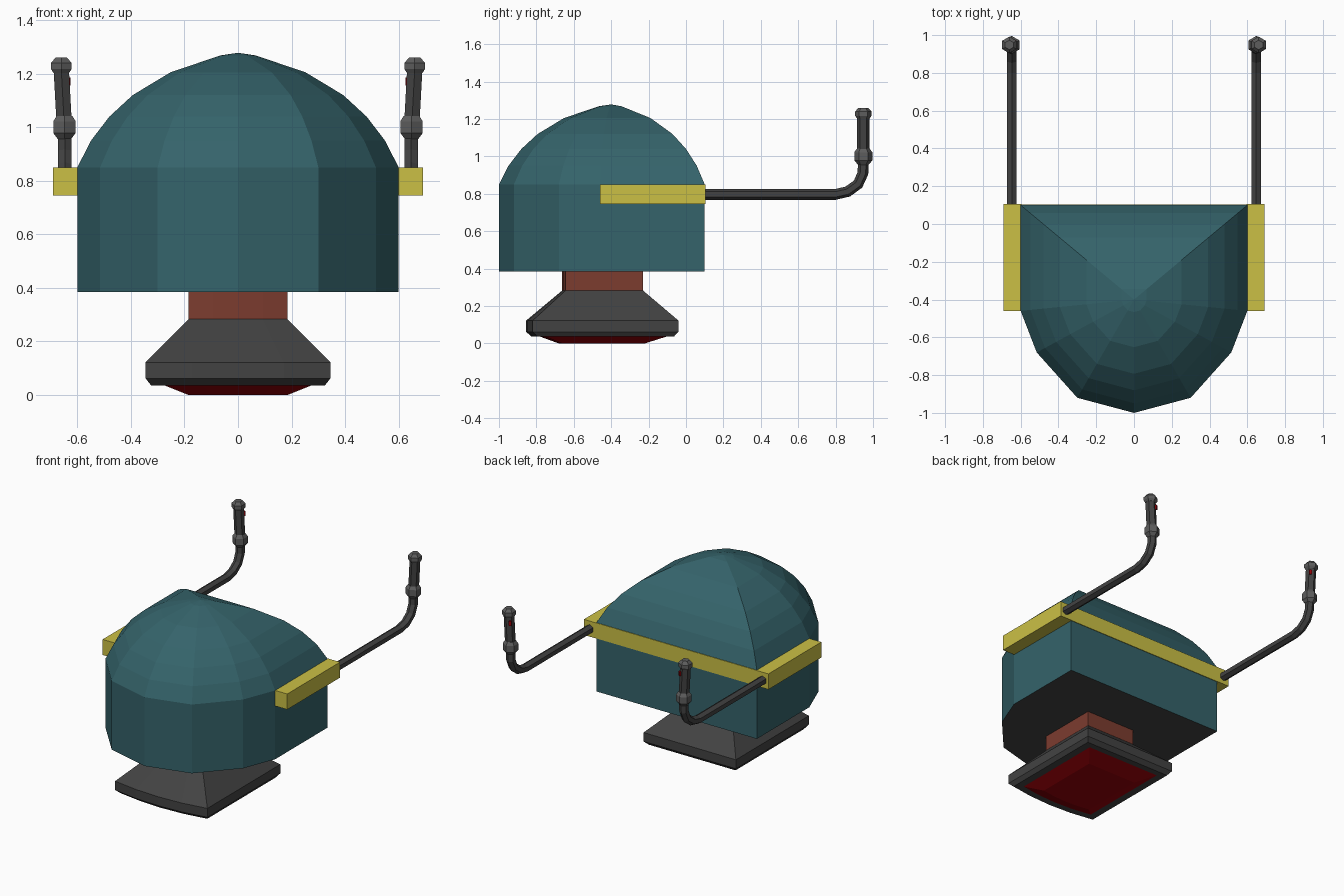
import bpy, bmesh
from math import cos, sin, pi
from mathutils import Vector, Matrix

if "Cube" in bpy.data.objects:
    bpy.data.objects.remove(bpy.data.objects["Cube"])


def material(name, rgb):
    m = bpy.data.materials.new(name)
    m.diffuse_color = (*rgb, 1)
    m.use_nodes = True
    m.node_tree.nodes["Principled BSDF"].inputs["Base Color"].default_value = m.diffuse_color
    return m


TEAL = material("teal", (0.035, 0.125, 0.145))
YELLOW = material("yellow", (0.60, 0.53, 0.06))
BROWN = material("brown", (0.20, 0.045, 0.028))
DARK = material("dark_grey", (0.055, 0.055, 0.055))
STEEL = material("mid_grey", (0.11, 0.11, 0.11))
RED = material("red", (0.30, 0.0, 0.002))


def finish(name, bm, *mats, mirror=False):
    bmesh.ops.recalc_face_normals(bm, faces=bm.faces)
    me = bpy.data.meshes.new(name)
    bm.to_mesh(me)
    bm.free()
    for m in mats:
        me.materials.append(m)
    ob = bpy.data.objects.new(name, me)
    bpy.context.collection.objects.link(ob)
    if mirror:
        ob.modifiers.new("mirror", 'MIRROR')
    return ob


def loft(name, rings, *mats, mirror=False, apex=None):
    """Skin closed rings of points; cap the ends, or close to an apex."""
    bm = bmesh.new()
    vs = [[bm.verts.new(p) for p in r] for r in rings]
    n = len(vs[0])
    for a, b in zip(vs, vs[1:]):
        for i in range(n):
            j = (i + 1) % n
            bm.faces.new((a[i], a[j], b[j], b[i]))
    bottom = bm.faces.new(vs[0][::-1])
    bottom.material_index = len(mats) - 1
    if apex:
        tip = bm.verts.new(apex)
        for i in range(n):
            bm.faces.new((vs[-1][i], vs[-1][(i + 1) % n], tip))
    else:
        bm.faces.new(vs[-1])
    return finish(name, bm, *mats, mirror=mirror)


def box(name, lo, hi, mat, mirror=False, rot=None):
    lo, hi = Vector(lo), Vector(hi)
    bm = bmesh.new()
    bmesh.ops.create_cube(bm, size=1)
    bmesh.ops.scale(bm, vec=hi - lo, verts=bm.verts)
    if rot:
        bmesh.ops.rotate(bm, matrix=Matrix.Rotation(rot, 3, 'Z'), verts=bm.verts)
    bmesh.ops.translate(bm, vec=(lo + hi) / 2, verts=bm.verts)
    return finish(name, bm, mat, mirror=mirror)


# Domed shell: flat back, round front, rings shrinking towards the apex
half = [(0.6, 0.1), (0.6, -0.46), (0.515, -0.68), (0.3, -0.92)]
plan = half + [(0, -1.0)] + [(-x, y) for x, y in reversed(half)]
levels = [(1, 0.385), (1, 0.85), (0.915, 0.95), (0.8, 1.04),
          (0.655, 1.12), (0.42, 1.205), (0.11, 1.268)]
loft("domed_shell",
     [[(x * s, -0.4 + (y + 0.4) * s, z) for x, y in plan] for s, z in levels],
     TEAL, DARK, apex=(0, -0.4, 1.278))

# Yellow trim: side rails and rear strip
box("side_rail", (0.595, -0.46, 0.745), (0.69, 0.105, 0.85), YELLOW, mirror=True)
box("rear_strip", (-0.6, 0.08, 0.745), (0.6, 0.104, 0.85), YELLOW)


# Neck and foot: rectangles with a slightly bowed front
def bowed(hx, back, front, bow, z):
    front_pts = [(t * hx, front + bow * t * t, z) for t in (1, 0.5, 0, -0.5, -1)]
    return [(hx, back, z)] + front_pts + [(-hx, back, z)]


loft("neck", [bowed(0.185, -0.23, -0.662, 0.018, z) for z in (0.27, 0.39)], BROWN)
loft("foot", [bowed(0.325, -0.065, -0.825, 0.033, 0.036),
              bowed(0.345, -0.04, -0.855, 0.035, 0.062),
              bowed(0.345, -0.04, -0.855, 0.035, 0.122),
              bowed(0.185, -0.23, -0.662, 0.018, 0.283)], DARK)
loft("foot_lens", [bowed(0.185, -0.22, -0.68, 0.018, 0.0),
                   bowed(0.28, -0.10, -0.785, 0.028, 0.038)], RED)


# Arms: six-sided sections swept along points of (x, y, z, radius)
def sweep(name, path, mat):
    pts = [Vector(p[:3]) for p in path]
    rings = []
    for i, p in enumerate(pts):
        d = pts[min(i + 1, len(pts) - 1)] - pts[max(i - 1, 0)]
        d.x = 0
        d.normalize()
        up = Vector((0, -d.z, d.y))
        r = path[i][3]
        rings.append([p + r * (up * cos(k * pi / 3) + Vector((1, 0, 0)) * sin(k * pi / 3))
                      for k in range(6)])
    return loft(name, rings, mat, mirror=True)


bend = [(0.09, 0.797), (0.80, 0.797), (0.865, 0.812), (0.92, 0.852),
        (0.946, 0.91), (0.948, 0.97)]
sweep("arm_tube", [(0.647, y, z, 0.029) for y, z in bend], DARK)
sweep("grip_collar", [(0.648, 0.948, z, r) for z, r in
                      ((0.955, 0.028), (0.978, 0.048), (1.022, 0.048), (1.042, 0.034))], STEEL)
sweep("grip", [(0.65, 0.948, 1.03, 0.033), (0.66, 0.948, 1.215, 0.033)], DARK)
sweep("grip_cap", [(0.66, 0.948, z, r) for z, r in
                   ((1.203, 0.034), (1.217, 0.044), (1.24, 0.044), (1.26, 0.025))], STEEL)

# Thumb button on the inner rear side of each grip
box("thumb_button", (0.628, 0.962, 1.155), (0.644, 0.978, 1.185), RED,
    mirror=True, rot=pi / 6)
